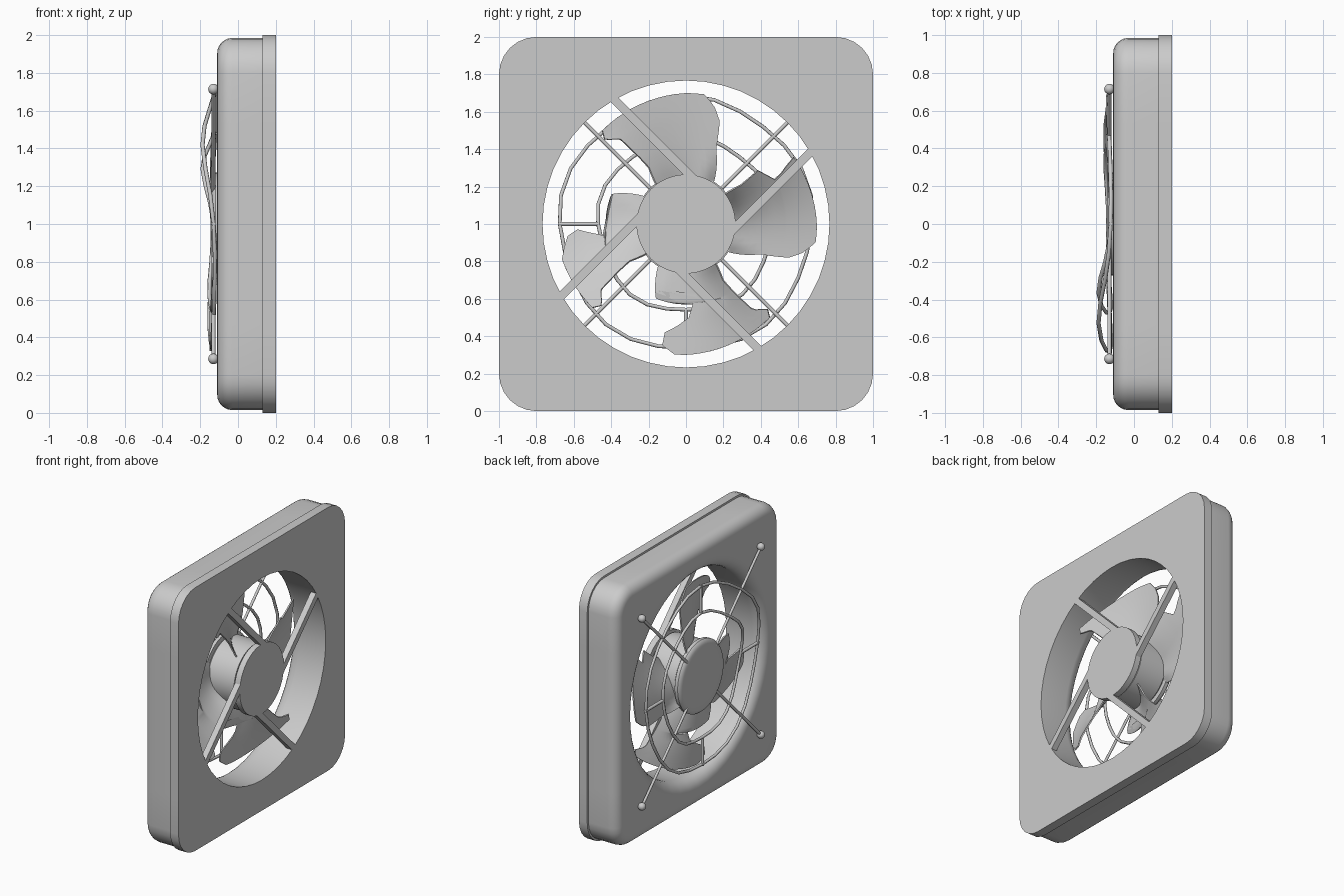
import bpy, bmesh, math
from mathutils import Vector

if "Cube" in bpy.data.objects:
    bpy.data.objects.remove(bpy.data.objects["Cube"])

CZ = 1.0  # height of the fan axis


def finish(name, bm, smooth=35):
    bmesh.ops.recalc_face_normals(bm, faces=bm.faces)
    me = bpy.data.meshes.new(name)
    bm.to_mesh(me)
    bm.free()
    ob = bpy.data.objects.new(name, me)
    bpy.context.collection.objects.link(ob)
    bpy.ops.object.select_all(action='DESELECT')
    ob.select_set(True)
    bpy.context.view_layer.objects.active = ob
    bpy.ops.object.shade_smooth_by_angle(angle=math.radians(smooth))
    return ob


def square(half, rad, x):
    """Rounded square with 48 points, starting in the middle of a side"""
    pts = []
    e = half - rad
    for q in range(4):
        side = []
        for i in range(3):
            side.append((half, e * i / 3))
        for i in range(7):
            a = math.radians(15 * i)
            side.append((e + rad * math.cos(a), e + rad * math.sin(a)))
        for i in range(2):
            side.append((e * (2 - i) / 3, half))
        c, s = round(math.cos(q * math.pi / 2)), round(math.sin(q * math.pi / 2))
        pts += [Vector((x, u * c - v * s, CZ + u * s + v * c)) for u, v in side]
    return pts


def circle(r, x, n=48):
    return [Vector((x, r * math.cos(i * math.tau / n), CZ + r * math.sin(i * math.tau / n)))
            for i in range(n)]


def loft(name, rings, closed=False, caps=False, smooth=35):
    bm = bmesh.new()
    vs = [[bm.verts.new(p) for p in r] for r in rings]
    n = len(vs[0])
    pairs = list(zip(vs, vs[1:])) + ([(vs[-1], vs[0])] if closed else [])
    for a, b in pairs:
        for i in range(n):
            j = (i + 1) % n
            bm.faces.new((a[i], a[j], b[j], b[i]))
    if caps:
        bm.faces.new(vs[0])
        bm.faces.new(vs[-1])
    return finish(name, bm, smooth)


def lathe(name, profile):
    return loft(name, [circle(r, x) for x, r in profile], caps=True)


def wire(name, pts, r=0.011, cyclic=False):
    cu = bpy.data.curves.new(name, 'CURVE')
    cu.dimensions = '3D'
    cu.bevel_depth = r
    cu.bevel_resolution = 1
    cu.use_fill_caps = True
    sp = cu.splines.new('POLY')
    sp.points.add(len(pts) - 1)
    for p, q in zip(sp.points, pts):
        p.co = (*q, 1)
    sp.use_cyclic_u = cyclic
    ob = bpy.data.objects.new(name, cu)
    bpy.context.collection.objects.link(ob)


def lerp(table, r):
    for (r0, a0), (r1, a1) in zip(table, table[1:]):
        if r <= r1:
            return a0 + (a1 - a0) * max(0, r - r0) / (r1 - r0)
    return table[-1][1]


# Housing: flange, soft-edged body and flared round duct in one closed loft
rings = [circle(0.767, 0.2), square(1.0, 0.2, 0.2), square(1.0, 0.2, 0.13),
         square(0.985, 0.185, 0.13)]
for i in range(7):
    a = math.radians(15 * i)
    d = 0.08 * (1 - math.cos(a))
    rings.append(square(0.985 - d, 0.185 - d, -0.03 - 0.08 * math.sin(a)))
for i in range(7):
    a = math.radians(15 * i)
    rings.append(circle(0.857 - 0.09 * math.sin(a), -0.02 - 0.09 * math.cos(a)))
loft("housing", rings, closed=True)

# Motor mount, rotor hub and rounded grille cap
lathe("motor_mount", [(0.155, 0.265), (0.2, 0.265)])
lathe("rotor_hub", [(0.14, 0.25), (-0.08, 0.25), (-0.095, 0.235)])
lathe("grille_cap", [(-0.095, 0.272), (-0.12, 0.272), (-0.132, 0.262), (-0.139, 0.24), (-0.141, 0.2)])

# Four tangential struts
for k in range(4):
    bm = bmesh.new()
    a = math.radians(45 + 90 * k)
    n = Vector((0, math.cos(a), math.sin(a)))
    t = Vector((0, -math.sin(a), math.cos(a)))
    ends = []
    for along in (0.13, 0.75):
        ends.append([bm.verts.new(Vector((x, 0, CZ)) + n * o + t * along)
                     for x, o in ((0.155, 0.177), (0.2, 0.177), (0.2, 0.222), (0.155, 0.222))])
    for i in range(4):
        j = (i + 1) % 4
        bm.faces.new((ends[0][i], ends[0][j], ends[1][j], ends[1][i]))
    bm.faces.new(ends[0])
    bm.faces.new(ends[1])
    finish("strut_%d" % k, bm)

# Pitched blades: edge angle in degrees by radius, three of them broken
LEAD = [(0.22, 36), (0.43, 22), (0.58, 18), (0.64, 14), (0.70, 8)]
LEAD_SOUTH = [(0.22, 36), (0.43, 22), (0.44, -9), (0.50, -2), (0.59, 11), (0.66, 11), (0.70, 5)]
LEAD_WEST = [(0.22, 36), (0.43, 22), (0.45, -8), (0.58, -3), (0.64, -6), (0.70, -16)]
TRAIL = [(0.22, -40), (0.36, -34), (0.57, -38), (0.66, -44), (0.70, -42)]
TRAIL_EAST = [(0.22, -40), (0.36, -36), (0.48, -37), (0.53, -27), (0.70, -32)]
kinds = [(LEAD, TRAIL), (LEAD, TRAIL_EAST), (LEAD_SOUTH, TRAIL), (LEAD_WEST, TRAIL)]
for k, (lead, trail) in enumerate(kinds):
    bm = bmesh.new()
    radii = sorted({r for r, _ in lead + trail} | {0.29, 0.33, 0.4, 0.54, 0.67})
    grid = []
    for r in radii:
        row = []
        for i in range(13):
            f = i / 12
            deg = lerp(lead, r) * (1 - f) + lerp(trail, r) * f
            rr = r - (0.03 * max(0, -deg / 44) if r > 0.6 else 0)
            u = (22 - deg) / 64
            x = -0.08 + 0.19 * u - 0.05 * math.sin(math.pi * min(1, max(0, u)))
            a = math.radians(90 - deg - 90 * k)
            row.append(bm.verts.new((x, rr * math.cos(a), CZ + rr * math.sin(a))))
        grid.append(row)
    for a, b in zip(grid, grid[1:]):
        for i in range(12):
            bm.faces.new((a[i], a[i + 1], b[i + 1], b[i]))
    bmesh.ops.recalc_face_normals(bm, faces=bm.faces)
    bmesh.ops.solidify(bm, geom=bm.faces[:], thickness=0.01)
    finish("blade_%d" % k, bm, 40)


# Bent wire grille: two wavy rings
def ring_point(r, a):
    w = math.sin(3 * a + 0.6)
    rr = r + 0.012 * math.sin(5 * a)
    bulge = 0.05 * max(0, math.cos(a - 2.45)) ** 10 + 0.03 * max(0, math.cos(a + 0.8)) ** 10
    return (-0.13 - 0.008 * w - bulge, rr * math.cos(a), CZ + rr * math.sin(a))


for name, r in (("outer", 0.675), ("inner", 0.47)):
    wire(name + "_grille_ring", [ring_point(r, i * math.tau / 28) for i in range(28)], cyclic=True)

# Diagonal stays with ball ends, and short cross wires between the rings
for k in range(4):
    a = math.radians(45 + 90 * k)
    d = Vector((0, math.cos(a), math.sin(a)))
    base = Vector((-0.13, 0, CZ))
    tip = base + d * 1.01
    wire("grille_stay_%d" % k, [base + d * 0.24, tip])
    bm = bmesh.new()
    bmesh.ops.create_uvsphere(bm, u_segments=16, v_segments=10, radius=0.028)
    bmesh.ops.translate(bm, verts=bm.verts, vec=tip)
    finish("stay_ball_%d" % k, bm, 60)
    b = k * math.pi / 2
    wire("cross_wire_%d" % k, [ring_point(0.47, b), ring_point(0.685, b)], 0.012)
